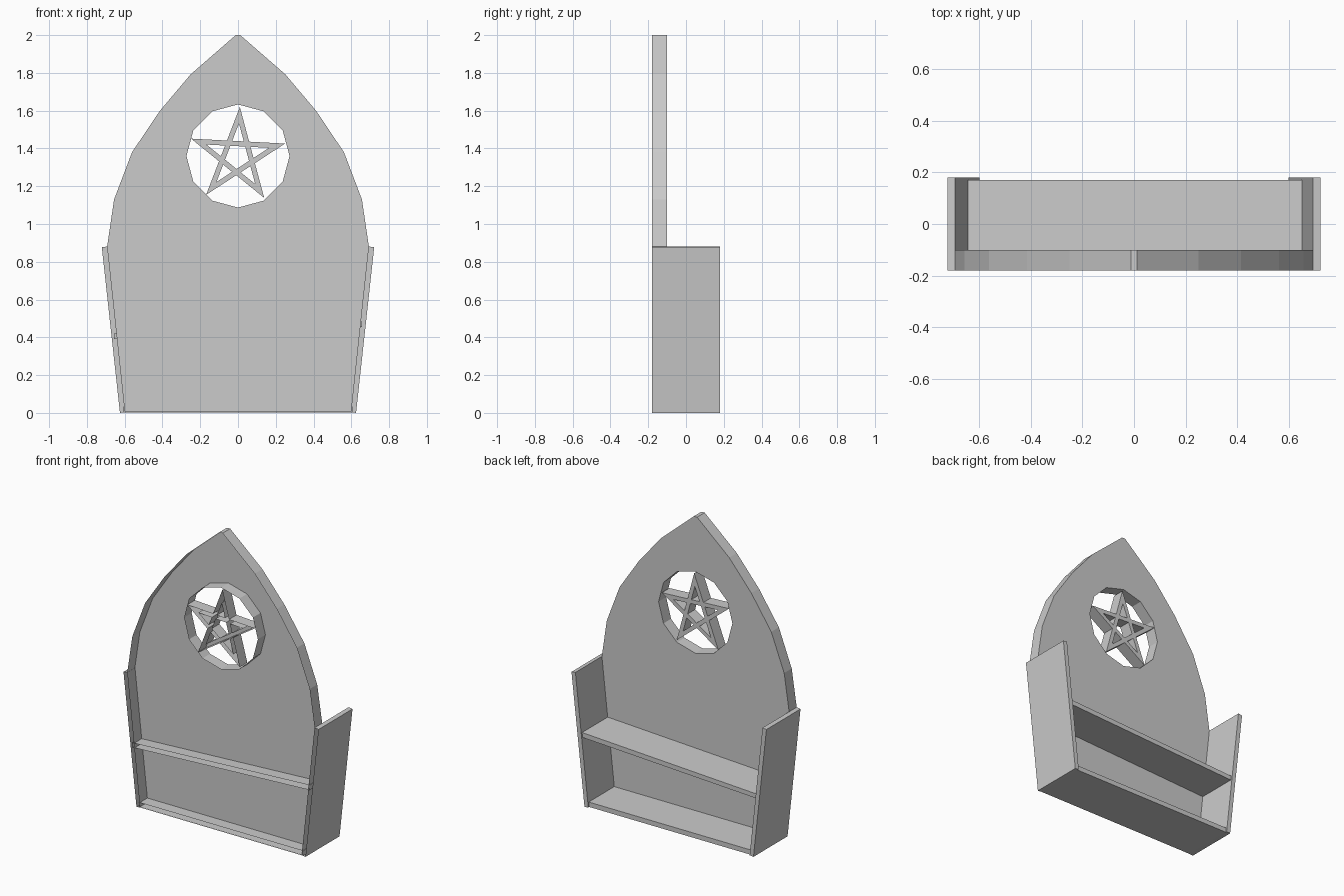
import bpy, bmesh
from math import sin, cos, tan, radians

if "Cube" in bpy.data.objects:
    bpy.data.objects.remove(bpy.data.objects["Cube"])

BACK = -0.18  # wall-mounting plane: every part is left open here


def plate(name, outlines, y_end):
    """Extrude closed x/z outlines (inner ones become holes) from BACK to y_end, open at BACK."""
    cu = bpy.data.curves.new(name + "_profile", 'CURVE')
    cu.dimensions = '2D'
    cu.fill_mode = 'BOTH'
    cu.extrude = (y_end - BACK) / 2
    for pts in outlines:
        sp = cu.splines.new('POLY')
        sp.points.add(len(pts) - 1)
        for p, (x, z) in zip(sp.points, pts):
            p.co = (x, z, 0, 1)
        sp.use_cyclic_u = True
    tmp = bpy.data.objects.new(name + "_profile", cu)
    bpy.context.collection.objects.link(tmp)
    dg = bpy.context.evaluated_depsgraph_get()
    me = bpy.data.meshes.new_from_object(tmp.evaluated_get(dg))
    bpy.data.objects.remove(tmp)
    me.name = name

    bm = bmesh.new()
    bm.from_mesh(me)
    mid = (BACK + y_end) / 2
    for v in bm.verts:
        x, z, d = v.co
        v.co = (x, mid - d, z)
    bmesh.ops.remove_doubles(bm, verts=bm.verts, dist=0.0001)
    bmesh.ops.recalc_face_normals(bm, faces=bm.faces)
    hidden = [f for f in bm.faces if all(v.co.y < BACK + 0.001 for v in f.verts)]
    bmesh.ops.delete(bm, geom=hidden, context='FACES')
    for f in bm.faces:
        f.smooth = False
    bm.to_mesh(me)
    bm.free()
    ob = bpy.data.objects.new(name, me)
    bpy.context.collection.objects.link(ob)
    return ob


def polar(r, deg, cx=0.0, cz=0.0):
    return (cx + r * cos(radians(deg)), cz + r * sin(radians(deg)))


# Pointed-arch back panel with a 12-sided window
half = [(0.60, 0.008), (0.693, 0.88), (0.656, 1.13), (0.561, 1.38),
        (0.413, 1.60), (0.25, 1.793), (0.012, 2.0)]
arch = half + [(-x, z) for x, z in reversed(half)]
window = [polar(0.273, 30 * i, 0, 1.36) for i in range(12)]
plate("back_panel", [arch, window], -0.10)

# Five-pointed star lattice in the window
R, W, CX, CZ, START = 0.262, 0.027, -0.004, 1.358, 87
D = R * cos(radians(72))          # distance of the bars from the centre
inner = D / cos(radians(36))
star, holes = [], []
for i in range(5):
    a = START + 72 * i
    star += [polar(R, a, CX, CZ), polar(inner, a + 36, CX, CZ)]
    tip = R - W / sin(radians(18))
    h = (tip - D) * tan(radians(18))
    ux, uz = cos(radians(a)), sin(radians(a))
    holes.append([(CX + ux * r - uz * s, CZ + uz * r + ux * s)
                  for r, s in ((tip, 0), (D, h), (D, -h))])
core = [polar((D - W) / cos(radians(36)), START + 36 + 72 * i, CX, CZ) for i in range(5)]
plate("star_lattice", [star, core] + holes, -0.10)

# Flared side walls
for side, s in (("left", -1), ("right", 1)):
    pts = [(0.597, 0.003), (0.625, 0.0), (0.721, 0.877), (0.692, 0.881)]
    plate(side + "_wall", [[(s * x, z) for x, z in pts]], 0.18)

# Bottom shelf and slightly tilted middle shelf
plate("bottom_shelf", [[(-0.607, 0.003), (0.607, 0.003), (0.607, 0.035), (-0.607, 0.035)]], 0.17)
plate("middle_shelf", [[(-0.655, 0.39), (0.657, 0.455), (0.655, 0.487), (-0.657, 0.42)]], 0.17)
